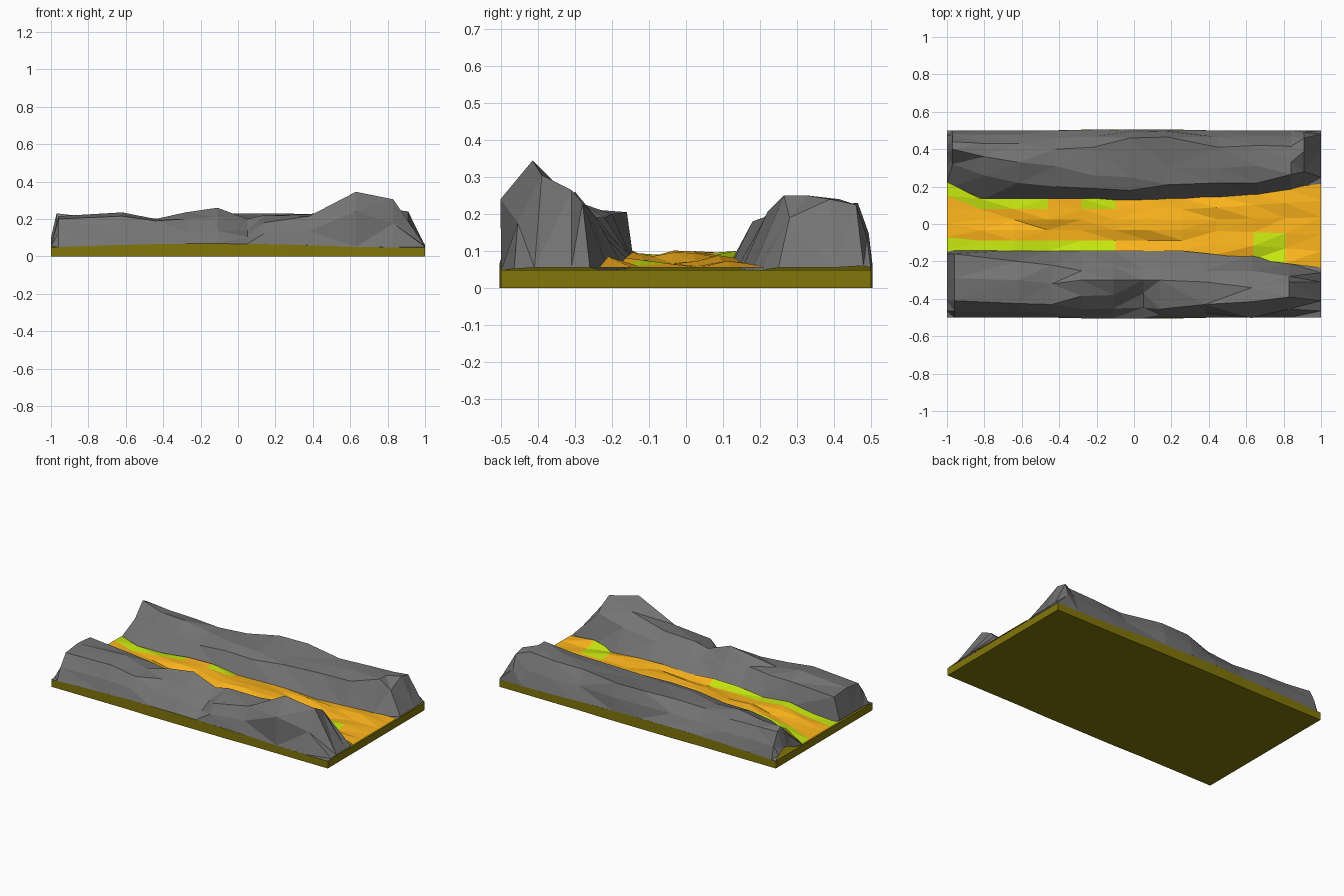
import bpy, bmesh, random
from math import cos, pi

if "Cube" in bpy.data.objects:
    bpy.data.objects.remove(bpy.data.objects["Cube"])

random.seed(4)


def material(name, rgb):
    m = bpy.data.materials.new(name)
    m.diffuse_color = (*rgb, 1)
    m.use_nodes = True
    m.node_tree.nodes["Principled BSDF"].inputs["Base Color"].default_value = m.diffuse_color
    return m


ORANGE = material("orange_sand", (1.0, 0.47, 0.012))
LIME = material("lime_moss", (0.57, 0.80, 0.005))
OLIVE = material("olive_earth", (0.22, 0.18, 0.003))
ROCK = material("dark_rock", (0.175, 0.175, 0.175))


def base_z(x):
    # gentle swell of the ground along its length
    return 0.052 + 0.02 * max(0, cos((x + 0.15) * pi / 1.7))


def loft(name, sections, closed=False, caps=False, mats=(), pick=None):
    """Skin a row of equal-length sections with flat triangles."""
    bm = bmesh.new()
    rows = [[bm.verts.new(p) for p in s] for s in sections]
    n = len(rows[0])
    for i, (a, b) in enumerate(zip(rows, rows[1:])):
        for j in range(n if closed else n - 1):
            k = (j + 1) % n
            f = bm.faces.new((a[j], b[j], b[k], a[k]))
            if pick:
                f.material_index = pick(i, j)
    if caps:
        bm.faces.new(rows[0])
        bm.faces.new(rows[-1][::-1])
    bmesh.ops.recalc_face_normals(bm, faces=bm.faces)
    if not closed and sum(f.normal.z for f in bm.faces) < 0:
        bmesh.ops.reverse_faces(bm, faces=bm.faces)
    bmesh.ops.triangulate(bm, faces=bm.faces)
    me = bpy.data.meshes.new(name)
    bm.to_mesh(me)
    bm.free()
    ob = bpy.data.objects.new(name, me)
    bpy.context.collection.objects.link(ob)
    for m in mats:
        me.materials.append(m)
    return ob


# Ridge stations: x, inner foot y, inner crest y z, middle y z, outer crest y z
SOUTH = [
    (-1.00, .14, .16, .06, .30, .06, .41, .06),
    (-.96, .14, .16, .205, .29, .215, .41, .20),
    (-.62, .14, .20, .20, .30, .235, .425, .215),
    (-.44, .14, .22, .19, .32, .20, .43, .19),
    (-.28, .14, .25, .19, .30, .235, .385, .20),
    (-.11, .14, .23, .175, .30, .26, .38, .21),
    (.05, .13, .24, .16, .30, .20, .37, .14),
    (.14, .125, .24, .17, .30, .22, .455, .18),
    (.38, .14, .25, .17, .31, .225, .43, .215),
    (.63, .165, .25, .20, .34, .27, .415, .345),
    (.83, .21, .28, .23, .31, .265, .39, .305),
    (1.00, .23, .26, .055, .31, .055, .41, .055),
]
NORTH = [
    (-1.00, .22, .32, .07, .38, .10, .42, .10),
    (-.97, .20, .32, .14, .40, .23, .44, .21),
    (-.80, .135, .26, .17, .36, .21, .43, .20),
    (-.62, .135, .22, .17, .33, .22, .43, .195),
    (-.42, .13, .20, .16, .31, .20, .40, .20),
    (-.22, .125, .19, .18, .26, .205, .41, .21),
    (-.02, .12, .18, .18, .25, .205, .46, .23),
    (.18, .125, .21, .19, .30, .20, .465, .23),
    (.45, .14, .22, .20, .30, .215, .41, .225),
    (.66, .15, .22, .205, .31, .23, .42, .23),
    (.84, .18, .265, .25, .33, .25, .415, .24),
    (.91, .20, .28, .19, .39, .24, .46, .225),
    (1.00, .21, .25, .055, .40, .055, .48, .06),
]


def ridge(name, table, side):
    sections = []
    for x, y0, y1, z1, y2, z2, y3, z3 in table:
        z0 = base_z(x) - 0.004
        edge = 0.5 + (0.004 if abs(x) < 0.3 else 0)
        # outer flank: plain slope, but a steep cliff below the summit
        flank = (0.502, 0.24) if x == .63 else ((edge + y3) / 2 + .01, (z0 + z3) / 2)
        sections.append([(x, side * p, q) for p, q in (
            (y0, z0), (y1, z1), (y2, z2), (y3, z3), flank, (edge, z0))])
    return loft(name, sections, mats=(ROCK,))


# Rocky walls on both sides of the valley
ridge("front_rock_ridge", SOUTH, -1)
ridge("back_rock_ridge", NORTH, 1)

# Valley floor: bumpy orange strip with lime patches
xs = [-1, -.82, -.64, -.46, -.28, -.10, .08, .26, .44, .64, .81, 1]
lime = {(0, 0), (1, 0), (2, 0), (3, 0), (4, 0), (9, 0), (9, 1),
        (0, 4), (2, 4), (1, 4), (4, 4)}
floor = []
for x in xs:
    wide = max(0, x - 0.3) / 0.7
    lo, hi = -0.145 - 0.09 * wide, 0.135 + 0.08 * wide
    if x == -1:
        hi = 0.225
    row = []
    for j in range(6):
        bump = 0 if abs(x) == 1 else random.uniform(-0.002, 0.03)
        row.append((x, lo + (hi - lo) * j / 5, base_z(x) + 0.003 + bump))
    floor.append(row)
loft("valley_floor", floor, mats=(ORANGE, LIME),
     pick=lambda i, j: 1 if (i, j) in lime else 0)

# Earth slab under everything
slab = []
for x in xs:
    e = 0.5 + (0.004 if abs(x) < 0.3 else 0)
    z = base_z(x) - 0.004
    slab.append([(x, -e, 0), (x, e, 0), (x, e, z), (x, -e, z)])
loft("earth_slab", slab, closed=True, caps=True, mats=(OLIVE,))
